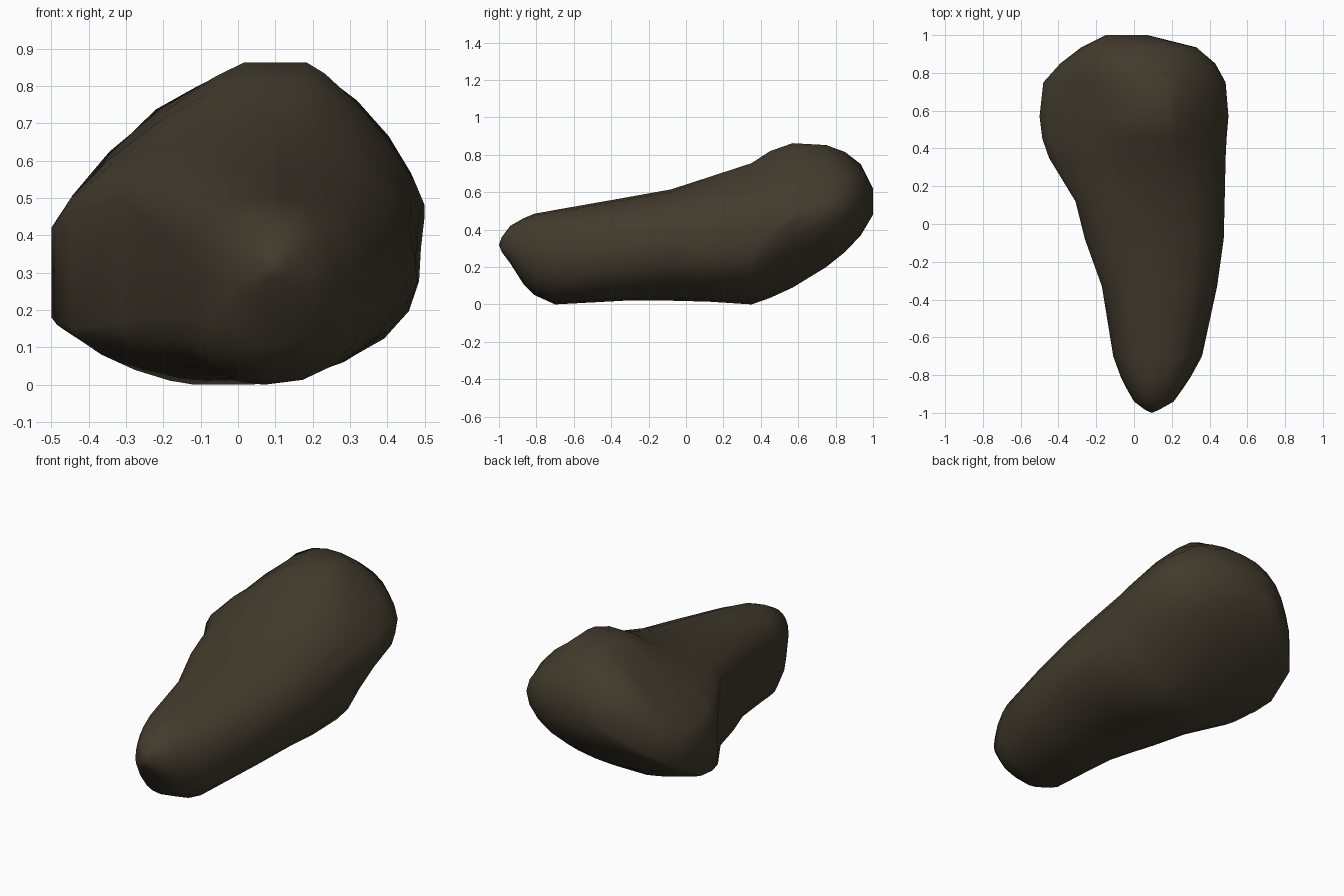
import bpy, bmesh, math

# Cross-sections along y: y, left x, left low/high z, right x, right z, top z, bottom x, bottom z
SECTIONS = [
    (-0.985, 0.06, 0.30, 0.32, 0.13, 0.32, 0.36, 0.09, 0.28),
    (-0.94, 0.00, 0.28, 0.30, 0.21, 0.30, 0.42, 0.09, 0.22),
    (-0.87, -0.04, 0.24, 0.29, 0.26, 0.28, 0.46, 0.08, 0.11),
    (-0.81, -0.07, 0.20, 0.29, 0.30, 0.28, 0.485, 0.07, 0.05),
    (-0.70, -0.11, 0.18, 0.30, 0.36, 0.28, 0.505, 0.07, 0.00),
    (-0.33, -0.17, 0.18, 0.38, 0.44, 0.30, 0.57, 0.05, 0.02),
    (-0.08, -0.26, 0.18, 0.45, 0.475, 0.33, 0.615, 0.02, 0.02),
    (0.12, -0.31, 0.16, 0.49, 0.48, 0.38, 0.68, -0.02, 0.015),
    (0.35, -0.45, 0.15, 0.46, 0.485, 0.45, 0.755, -0.04, 0.00),
    (0.45, -0.485, 0.16, 0.44, 0.49, 0.47, 0.82, -0.04, 0.035),
    (0.57, -0.50, 0.18, 0.42, 0.50, 0.48, 0.862, -0.04, 0.09),
    (0.75, -0.48, 0.28, 0.43, 0.485, 0.50, 0.852, -0.03, 0.20),
    (0.85, -0.39, 0.36, 0.46, 0.43, 0.53, 0.815, 0.00, 0.28),
    (0.935, -0.28, 0.44, 0.50, 0.33, 0.55, 0.75, 0.00, 0.37),
    (1.00, -0.15, 0.52, 0.56, 0.07, 0.55, 0.62, -0.04, 0.48),
]
SIDES = 5  # steps per quarter


def ring(s):
    """Closed outline of four arcs: round on the nose, chamfered on the head."""
    y, xl, low_l, high_l, xr, zr, zt, xb, zb = s
    head = min(1, max(0, (y + 0.1) / 0.6))
    back = min(1, max(0, (1 - y) / 0.3))
    xt = 0.10 if y < 0.8 else (xl + xr) / 2
    wt = 0.08 * head * back + 0.005          # half-widths of flat top and bottom
    wb = 0.10 * head * back + 0.005
    reach = min(1, max(0, 1 - abs(y - 0.27) / 0.35))    # right flank drops low mid-way
    low_r = zr - (zr - zb) * 0.5 * reach

    def exponent(on_head):
        return 2.2 + (on_head - 2.2) * head * back

    quarters = [  # side point, pole point, exponent, starts at side
        (xr, zr, xt + wt, zt, exponent(1.25), True),
        (xl, high_l, xt - wt, zt, exponent(1.2), False),
        (xl, low_l, xb - wb, zb, exponent(1.15), True),
        (xr, low_r, xb + wb, zb, exponent(1.6), False)]
    pts = []
    for xs, zs, xp, zp, e, from_side in quarters:
        for i in range(SIDES + 1):
            t = i / SIDES * math.pi / 2
            if not from_side:
                t = math.pi / 2 - t
            c, d = max(0, math.cos(t)) ** (2 / e), max(0, math.sin(t)) ** (2 / e)
            pts.append((xp + (xs - xp) * c, y, zs + (zp - zs) * d))
    return pts


# Boulder body: loft through the sections and close both ends
bm = bmesh.new()
rings = [[bm.verts.new(p) for p in ring(s)] for s in SECTIONS]
for a, b in zip(rings, rings[1:]):
    n = len(a)
    for i in range(n):
        bm.faces.new((a[i], a[(i + 1) % n], b[(i + 1) % n], b[i]))
for r, y in ((rings[0], -1.0), (rings[-1], 1.0)):
    tip = bmesh.ops.poke(bm, faces=[bm.faces.new(r)])["verts"][0]
    tip.co.y = y
bmesh.ops.remove_doubles(bm, verts=bm.verts[:], dist=0.001)
bmesh.ops.recalc_face_normals(bm, faces=bm.faces[:])
for f in bm.faces:
    f.smooth = True

mesh = bpy.data.meshes.new("boulder")
bm.to_mesh(mesh)
bm.free()
boulder = bpy.data.objects.new("boulder", mesh)
bpy.context.collection.objects.link(boulder)

stone = bpy.data.materials.new("dark brown stone")
stone.diffuse_color = (0.055, 0.044, 0.027, 1)
mesh.materials.append(stone)
